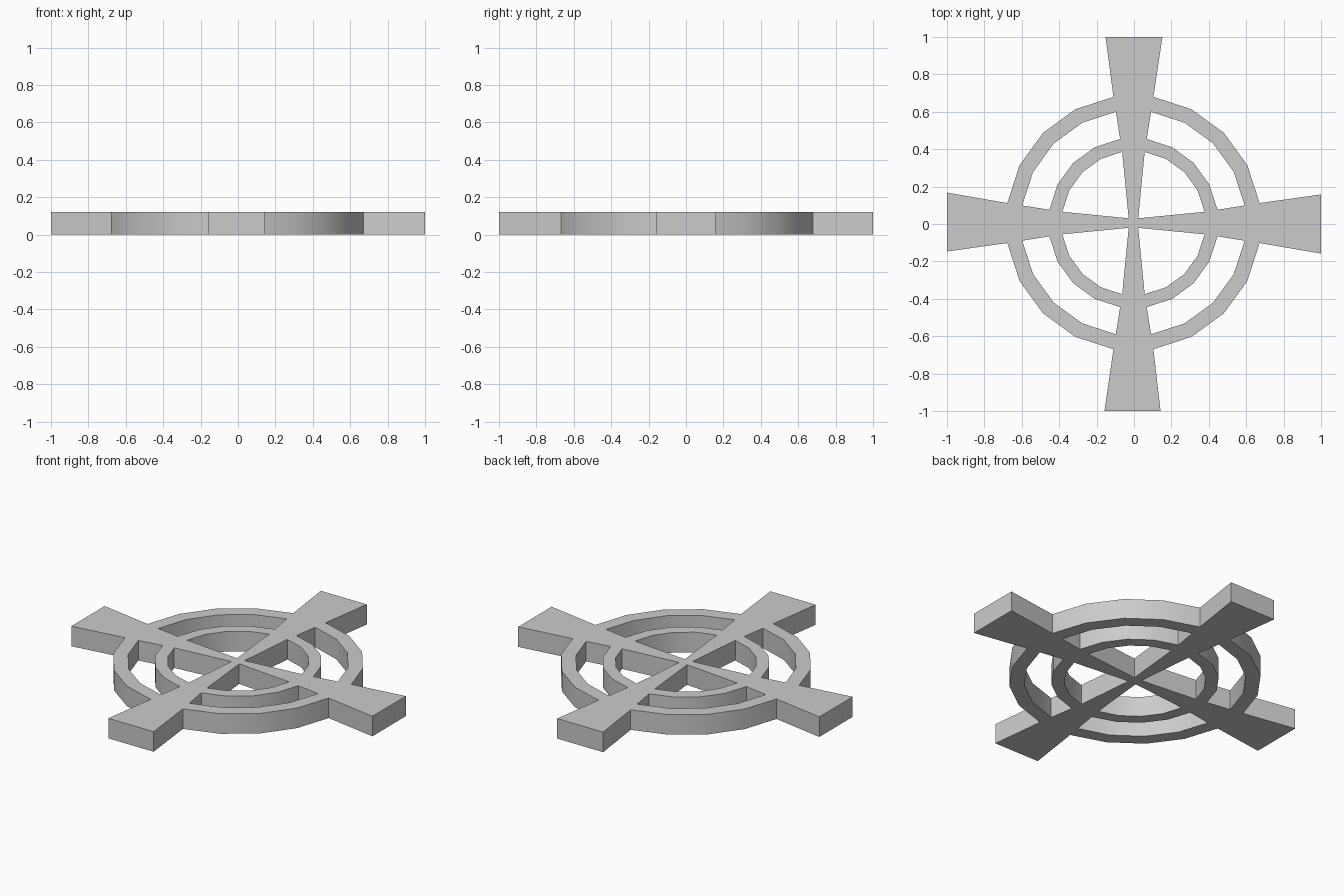
import bpy, bmesh, math

if "Cube" in bpy.data.objects:
    bpy.data.objects.remove(bpy.data.objects["Cube"])

HEIGHT = 0.12
CX, CY = -0.003, 0.005                 # centre of the rings
RADII = [0.385, 0.455, 0.602, 0.683]   # inner ring in/out, outer ring in/out
TIPS = [((1, -0.158), (1, 0.158)), ((0.152, 1), (-0.152, 1)),
        ((-1, 0.168), (-1, -0.147)), ((-0.158, -1), (0.142, -1))]

bm = bmesh.new()


def polar(r, deg):
    a = math.radians(deg)
    return (CX + r * math.cos(a), CY + r * math.sin(a))


def face(*pts):
    bm.faces.new([bm.verts.new((x, y, 0)) for x, y in pts])


# small square where the arms meet
face(*[polar(0.036, 45 + 90 * k) for k in range(4)])

for k, tip in enumerate(TIPS):
    base = 90 * k
    # flared arm, from the centre out to the tip
    rows = [(polar(0.036, base - 45), polar(0.036, base + 45))]
    rows += [(polar(r, base - 9), polar(r, base + 9)) for r in RADII]
    rows.append(tip)
    for (a, b), (c, d) in zip(rows, rows[1:]):
        face(a, c, d, b)
    # ring segments between this arm and the next
    for r0, r1 in (RADII[:2], RADII[2:]):
        for j in range(4):
            a0 = base + 9 + 18 * j
            face(polar(r0, a0), polar(r1, a0), polar(r1, a0 + 18), polar(r0, a0 + 18))

# weld the plan, then raise it into a solid plate
bmesh.ops.remove_doubles(bm, verts=bm.verts[:], dist=0.0005)
ext = bmesh.ops.extrude_face_region(bm, geom=bm.faces[:], use_keep_orig=True)
top = [g for g in ext["geom"] if isinstance(g, bmesh.types.BMVert)]
bmesh.ops.translate(bm, verts=top, vec=(0, 0, HEIGHT))
bmesh.ops.recalc_face_normals(bm, faces=bm.faces[:])

mesh = bpy.data.meshes.new("ringed_cross")
bm.to_mesh(mesh)
bm.free()
obj = bpy.data.objects.new("ringed_cross", mesh)
bpy.context.collection.objects.link(obj)
bpy.context.view_layer.objects.active = obj
obj.select_set(True)
bpy.ops.object.shade_smooth_by_angle(angle=math.radians(30))
